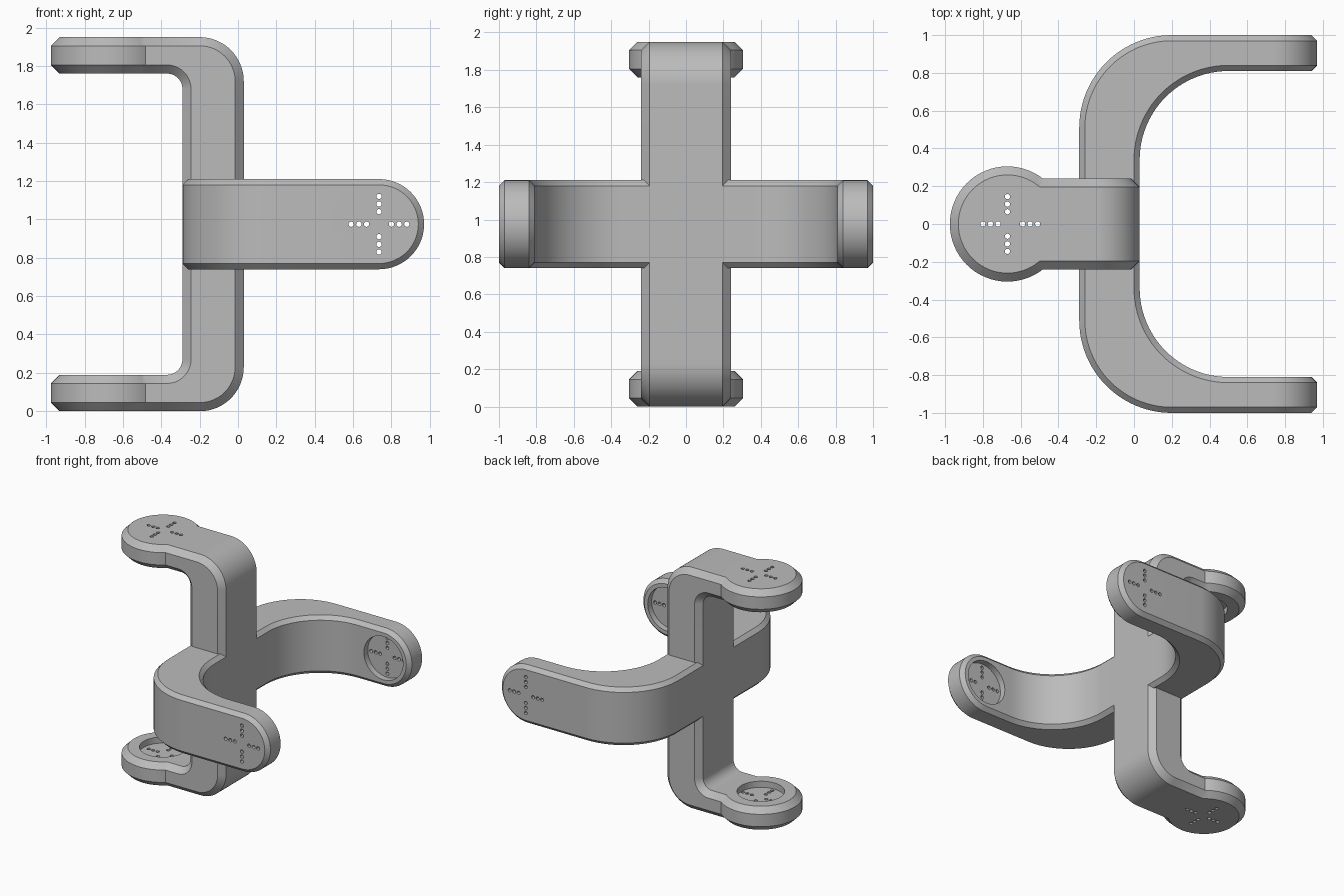
import bpy, bmesh
from math import sin, cos, pi

cube = bpy.data.objects.get("Cube")
if cube:
    bpy.data.objects.remove(cube, do_unlink=True)

grey = bpy.data.materials.new("plain grey")
grey.use_nodes = True
grey.diffuse_color = (0.5, 0.5, 0.5, 1)
grey.node_tree.nodes["Principled BSDF"].inputs["Base Color"].default_value = (0.5, 0.5, 0.5, 1)

MID = 0.975


# Bracket frames: u runs along the arms, v across the opening, w through the width
def flat_frame(u, v, w):
    return (u, v, w + MID)


def upright_frame(u, v, w):
    return (-u, w, v + MID)


def loft(bm, rings, frame):
    """Join matching rings of points into a closed solid."""
    loops = [[bm.verts.new(frame(*p)) for p in ring] for ring in rings]
    n = len(loops[0])
    for a, b in zip(loops, loops[1:]):
        for i in range(n):
            j = (i + 1) % n
            bm.faces.new((a[i], a[j], b[j], b[i]))
    bm.faces.new(loops[0])
    bm.faces.new(loops[-1])


def finish(bm, name):
    bmesh.ops.recalc_face_normals(bm, faces=bm.faces)
    mesh = bpy.data.meshes.new(name)
    bm.to_mesh(mesh)
    bm.free()
    mesh.materials.append(grey)
    obj = bpy.data.objects.new(name, mesh)
    bpy.context.collection.objects.link(obj)
    return obj


def combine(target, tool, operation):
    mod = target.modifiers.new("combine", 'BOOLEAN')
    mod.operation, mod.solver, mod.object = operation, 'EXACT', tool
    bpy.context.view_layer.objects.active = target
    bpy.ops.object.modifier_apply(modifier=mod.name)
    bpy.data.objects.remove(tool, do_unlink=True)


def circle(u, w, r, v, n):
    return [(u + r * cos(2 * pi * i / n), v, w + r * sin(2 * pi * i / n)) for i in range(n)]


def c_curve(tip, cu, cv, r, steps=24):
    """Arm tip, rounded corner, then the mirrored corner and tip."""
    half = [(tip, cv + r)]
    for i in range(steps + 1):
        a = pi / 2 * (1 + i / steps)
        half.append((cu + r * cos(a), cv + r * sin(a)))
    return half + [(u, -v) for u, v in reversed(half)]


def c_body(name, frame, tip, outer, inner, width, c):
    """C-shaped bar with chamfered edges."""
    (ou, ov, orad), (iu, iv, irad) = outer, inner
    curves = [c_curve(tip, ou, ov, orad), c_curve(tip, ou, ov, orad - c),
              c_curve(tip, iu, iv, irad + c), c_curve(tip, iu, iv, irad)]
    levels = [width - c, width, width, width - c]
    rings = []
    for pts in zip(*curves):
        top = [(u, v, w) for (u, v), w in zip(pts, levels)]
        rings.append(top + [(u, v, -w) for u, v, w in reversed(top)])
    bm = bmesh.new()
    loft(bm, rings, frame)
    return finish(bm, name)


def bracket(name, frame, tip, outer, inner, width, pad_r, c, shift):
    body = c_body(name, frame, tip, outer, inner, width, c)
    v_out, v_in = outer[1] + outer[2], inner[1] + inner[2]

    # Round chamfered pads at both arm tips
    for s in (1, -1):
        bm = bmesh.new()
        steps = [(pad_r - c, v_in), (pad_r, v_in + c), (pad_r, v_out - c), (pad_r - c, v_out)]
        loft(bm, [circle(tip, 0, r, s * v, 64) for r, v in steps], frame)
        combine(body, finish(bm, "pad"), 'UNION')

    # Shallow round recess on the inner face of each pad
    bm = bmesh.new()
    floor = v_in + 0.05
    loft(bm, [circle(tip, 0, 0.175, v, 48) for v in (-floor, floor)], frame)
    combine(body, finish(bm, "recess_cutter"), 'DIFFERENCE')

    # Cross of small through holes
    bm = bmesh.new()
    for d in (0.065, 0.105, 0.145):
        for du, dw in ((d + shift, 0), (shift - d, 0), (0, d), (0, -d)):
            loft(bm, [circle(tip + du, dw, 0.014, v, 12) for v in (-1.2, 1.2)], frame)
    combine(body, finish(bm, "hole_cutter"), 'DIFFERENCE')
    return body


flat = bracket("cross_bracket", flat_frame, 0.735,
               (0.2, 0.51, 0.49), (0.5, 0.34, 0.47), 0.235, 0.235, 0.03, 0)
upright = bracket("upright_bracket", upright_frame, 0.67,
                  (0.2, 0.745, 0.23), (0.37, 0.705, 0.08), 0.24, 0.305, 0.045, -0.015)
combine(flat, upright, 'UNION')

# Smooth curves, crisp chamfers
bpy.ops.object.select_all(action='DESELECT')
flat.select_set(True)
bpy.context.view_layer.objects.active = flat
bpy.ops.object.shade_smooth_by_angle(angle=pi / 6)
